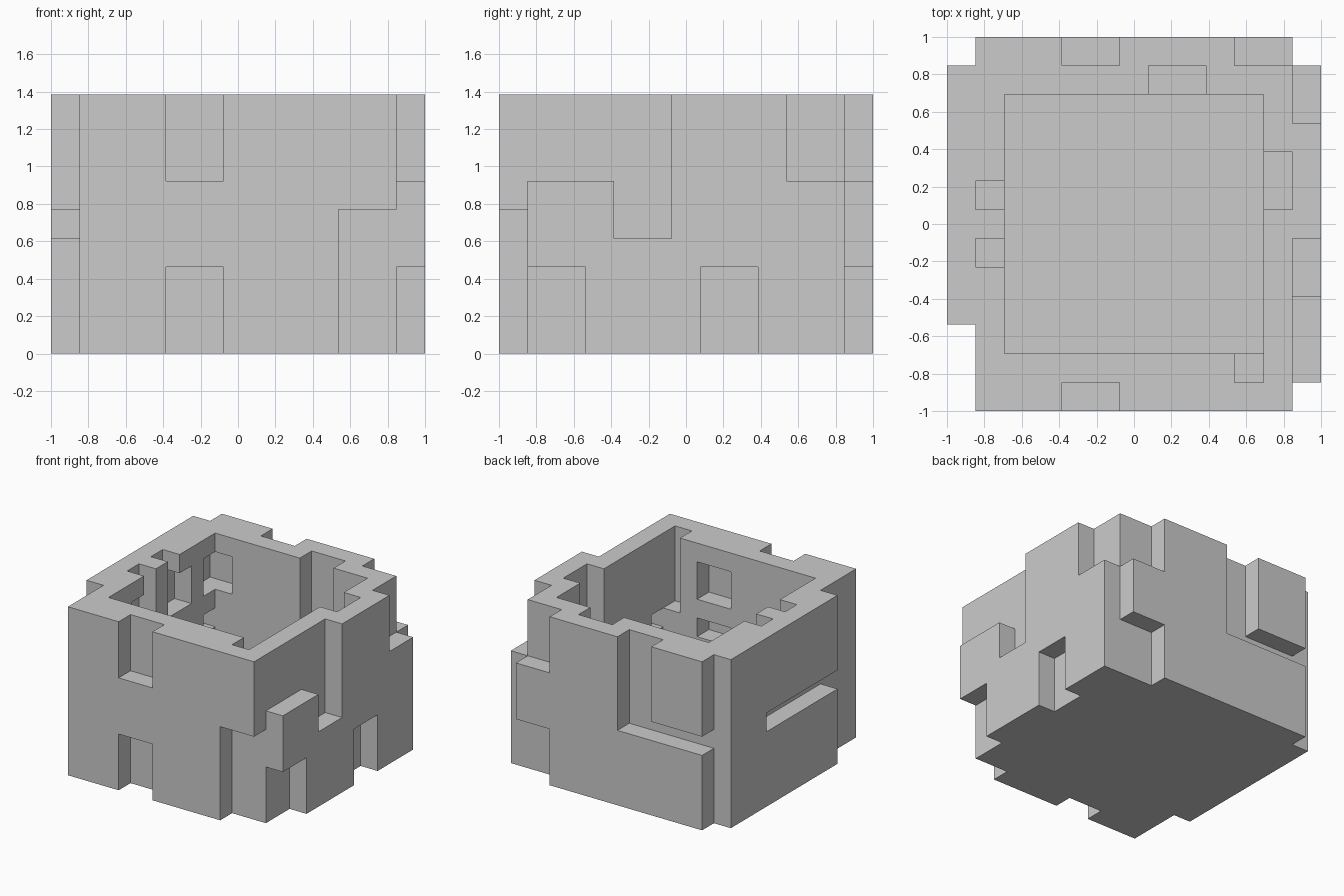
import bpy, bmesh
from itertools import product
from mathutils import Vector

if "Cube" in bpy.data.objects:
    bpy.data.objects.remove(bpy.data.objects["Cube"])

U = 2 / 13  # the whole box sits on a 13 x 13 x 9 grid


def block(x0, x1, y0, y1, z0, z1):
    return set(product(range(x0, x1), range(y0, y1), range(z0, z1)))


def carve(solid, cuts):
    for c in cuts:
        solid -= block(*c)
    return solid


# inner shell: walls and floor, with recesses cut into its inside
shell = carve(block(1, 12, 1, 12, 0, 9), [
    (2, 11, 2, 11, 2, 9),                          # cavity
    (7, 9, 11, 12, 4, 9),                          # back wall slot
    (11, 12, 7, 9, 4, 9), (11, 12, 2, 3, 4, 5),    # right wall
    (10, 11, 1, 2, 5, 9),                          # front wall slot
    (7, 9, 1, 2, 6, 8), (7, 9, 1, 2, 4, 5),        # front wall windows
    (1, 2, 7, 9, 6, 8), (1, 2, 7, 8, 8, 9),        # left wall keyholes
    (1, 2, 4, 6, 6, 8), (1, 2, 5, 6, 8, 9),
    (1, 2, 10, 12, 6, 8), (2, 3, 11, 12, 6, 8),    # corner recess
    (1, 2, 10, 11, 4, 5),
])

# outer slabs, one per side, with notches and grooves
front = carve(block(1, 12, 0, 1, 0, 9), [
    (4, 6, 0, 1, 6, 9), (4, 6, 0, 1, 0, 3), (10, 12, 0, 1, 0, 5)])
back = carve(block(1, 12, 12, 13, 0, 9), [
    (10, 12, 12, 13, 6, 9), (10, 12, 12, 13, 0, 3),
    (4, 6, 12, 13, 4, 9), (1, 6, 12, 13, 4, 5)])
left = carve(block(0, 1, 3, 12, 0, 9), [(0, 1, 3, 9, 4, 5)])
right = carve(block(12, 13, 1, 12, 0, 9), [
    (12, 13, 1, 3, 0, 3), (12, 13, 1, 4, 6, 9), (12, 13, 4, 6, 4, 9),
    (12, 13, 7, 9, 0, 3), (12, 13, 10, 12, 6, 9)])

solid = shell | front | back | left | right

# skin the filled cells and merge coplanar faces
bm = bmesh.new()
verts = {}


def vert(p):
    if p not in verts:
        verts[p] = bm.verts.new(((p[0] - 6.5) * U, (p[1] - 6.5) * U, p[2] * U))
    return verts[p]


for cell in solid:
    for axis, side in product(range(3), (0, 1)):
        n = list(cell)
        n[axis] += 1 if side else -1
        if tuple(n) in solid:
            continue
        a, b = (axis + 1) % 3, (axis + 2) % 3
        ring = []
        for da, db in ((0, 0), (1, 0), (1, 1), (0, 1)):
            p = list(cell)
            p[axis] += side
            p[a] += da
            p[b] += db
            ring.append(vert(tuple(p)))
        bm.faces.new(ring if side else ring[::-1])

bmesh.ops.dissolve_limit(bm, angle_limit=0.01, verts=bm.verts[:], edges=bm.edges[:])
mesh = bpy.data.meshes.new("notched_box")
bm.to_mesh(mesh)
bm.free()
bpy.context.collection.objects.link(bpy.data.objects.new("notched_box", mesh))
